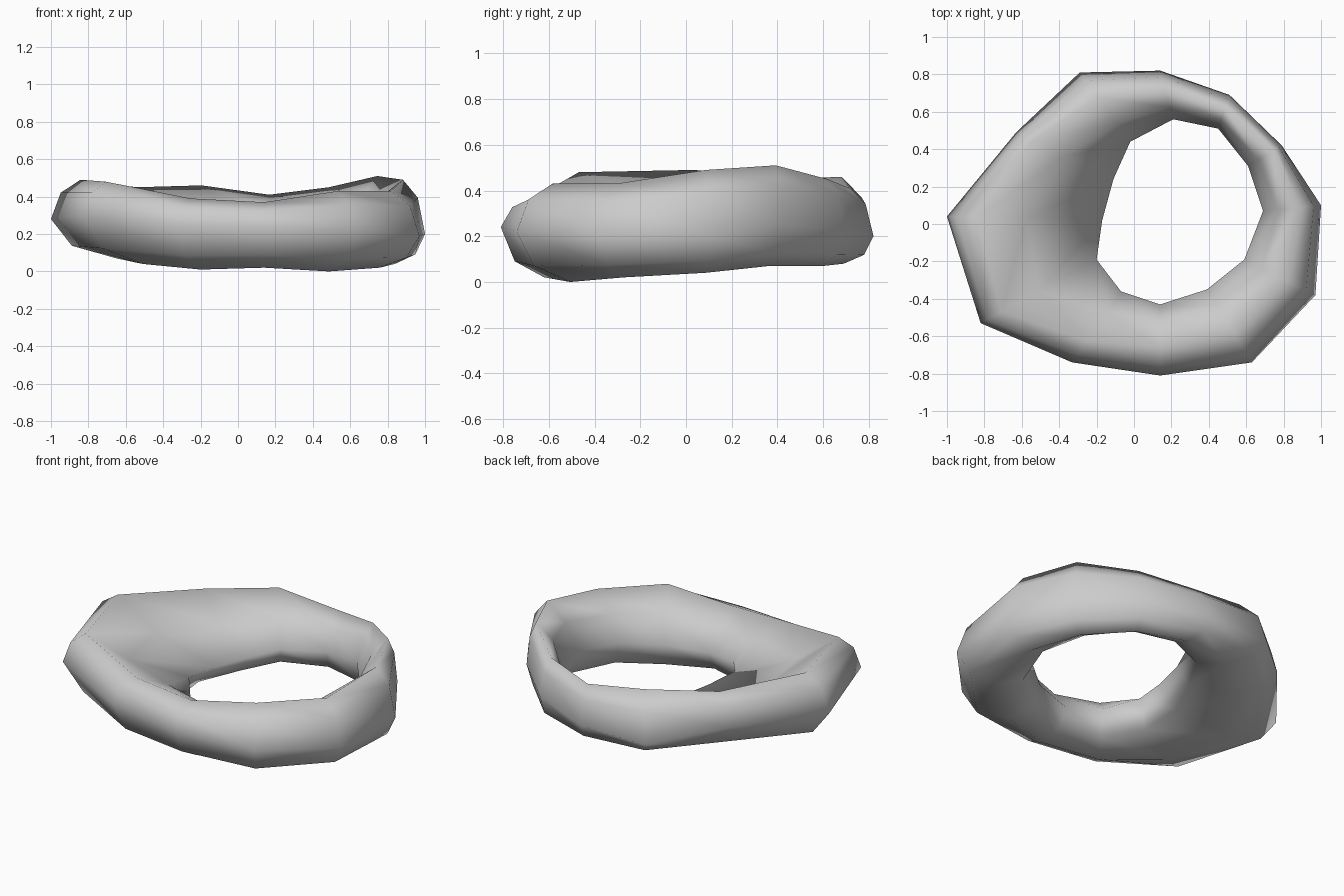
import bpy, bmesh
from mathutils import Vector

if "Cube" in bpy.data.objects:
    bpy.data.objects.remove(bpy.data.objects["Cube"])

# One row per slice round the ring:
# outer x, y, z | inner x, y, z | crest (fraction outer->inner, z) | underside (fraction, z)
slices = [
    (-1.00, 0.04, .28, -.17, 0.02, .23, .19, .49, .42, .07),
    (-0.63, 0.49, .27, -.11, 0.24, .22, .17, .45, .50, .08),
    (-0.29, 0.81, .19, -.02, 0.44, .22, .35, .46, .55, .09),
    (0.14, 0.82, .20, 0.21, 0.56, .22, .40, .41, .50, .08),
    (0.51, 0.69, .23, 0.45, 0.51, .24, .40, .45, .50, .07),
    (0.79, 0.42, .25, 0.61, 0.31, .24, .25, .51, .50, .07),
    (1.00, 0.10, .20, 0.69, 0.07, .22, .38, .49, .52, .04),
    (0.97, -.38, .19, 0.59, -.19, .20, .40, .43, .56, .02),
    (0.63, -.74, .22, 0.39, -.35, .18, .40, .43, .60, .00),
    (0.14, -.81, .24, 0.14, -.43, .17, .40, .37, .50, .02),
    (-.33, -.74, .25, -.07, -.36, .20, .30, .39, .50, .01),
    (-.82, -.53, .30, -.20, -.19, .24, .18, .48, .50, .04),
]


def corner(side, pole, bulge):
    """Rounded point between a side point and a crest/underside point."""
    base = Vector((pole.x, pole.y, side.z))
    return base + (side - base) * bulge + (pole - base) * bulge


def section(row):
    """Eight-point cross-section of one slice."""
    outer, inner = Vector(row[0:3]), Vector(row[3:6])
    crest = outer.lerp(inner, row[6])
    crest.z = row[7]
    under = outer.lerp(inner, row[8])
    under.z = row[9]
    width = (outer.xy - inner.xy).length
    slope = .60 if width < .5 else .40          # the broad side is slightly dished
    return [outer, corner(outer, crest, .67), crest, corner(inner, crest, slope),
            inner, corner(inner, under, .76), under, corner(outer, under, .68)]


# Ring body
bm = bmesh.new()
rings = [[bm.verts.new(p) for p in section(r)] for r in slices]
for i, a in enumerate(rings):
    b = rings[(i + 1) % len(rings)]
    for j in range(8):
        k = (j + 1) % 8
        bm.faces.new((a[j], b[j], b[k], a[k]))
bmesh.ops.recalc_face_normals(bm, faces=bm.faces)
for f in bm.faces:
    f.smooth = True
mesh = bpy.data.meshes.new("ring_body")
bm.to_mesh(mesh)
bm.free()
ring = bpy.data.objects.new("ring_body", mesh)
bpy.context.collection.objects.link(ring)
